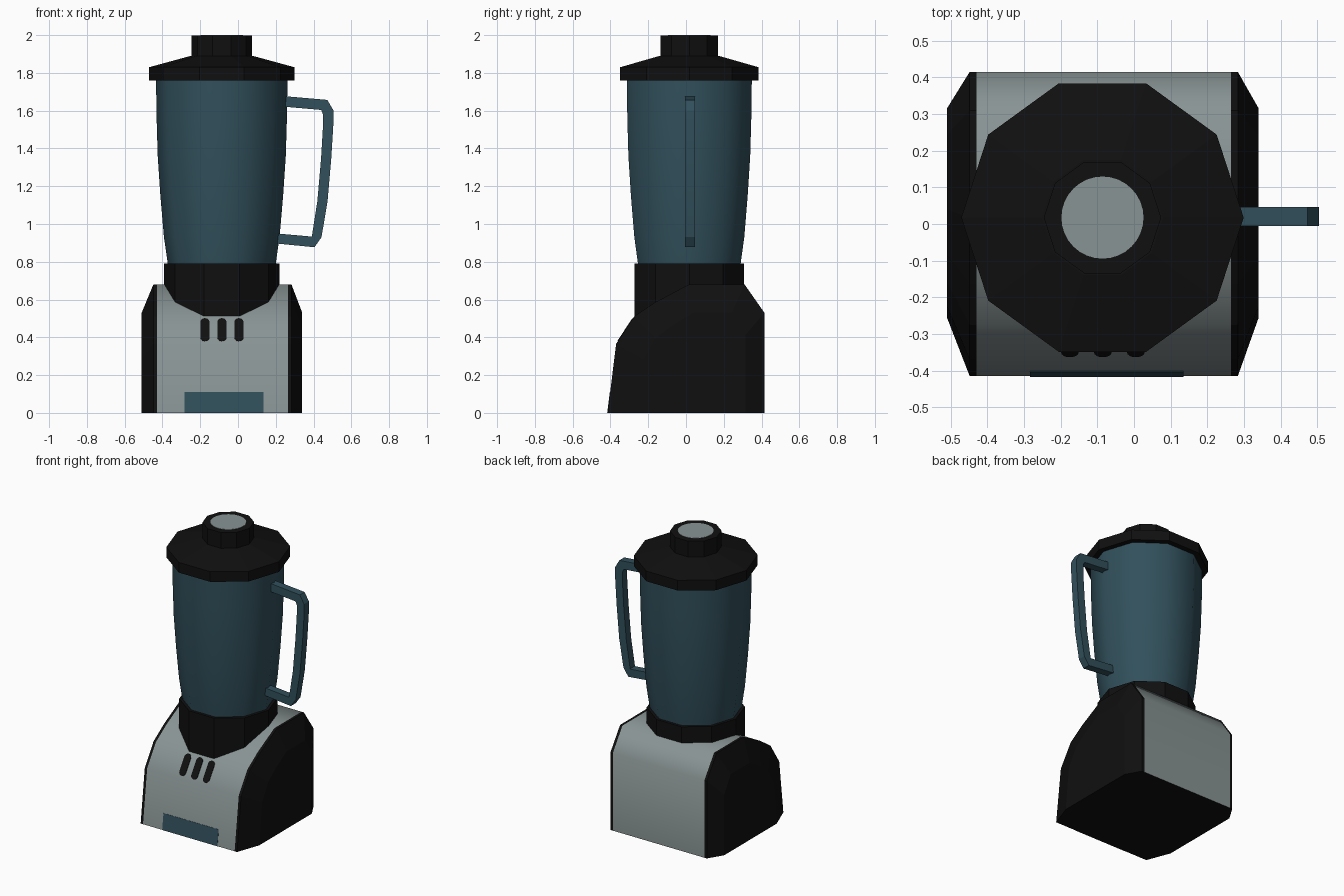
import bpy, bmesh, math

if "Cube" in bpy.data.objects:
    bpy.data.objects.remove(bpy.data.objects["Cube"])

CX, CY = -0.086, 0.0175   # axis of jar, collar and lid


def make_material(name, rgb):
    m = bpy.data.materials.new(name)
    m.diffuse_color = (*rgb, 1)
    m.use_nodes = True
    m.node_tree.nodes["Principled BSDF"].inputs["Base Color"].default_value = m.diffuse_color
    return m


black = make_material("matte black", (0.005, 0.005, 0.005))
silver = make_material("brushed silver", (0.25, 0.295, 0.295))
teal = make_material("dark teal", (0.031, 0.080, 0.105))


def loft(name, rings, mats, smooth=None, caps=True, rule=None):
    """Bridge equal-length closed rings into one object."""
    bm = bmesh.new()
    vs = [[bm.verts.new(p) for p in ring] for ring in rings]
    n = len(rings[0])
    for a, b in zip(vs, vs[1:]):
        for i in range(n):
            j = (i + 1) % n
            bm.faces.new((a[i], a[j], b[j], b[i]))
    if caps:
        bm.faces.new(vs[0])
        bm.faces.new(vs[-1])
    bmesh.ops.recalc_face_normals(bm, faces=bm.faces)
    bm.normal_update()
    if rule:
        for f in bm.faces:
            f.material_index = rule(f)
    me = bpy.data.meshes.new(name)
    bm.to_mesh(me)
    bm.free()
    for m in mats:
        me.materials.append(m)
    ob = bpy.data.objects.new(name, me)
    bpy.context.collection.objects.link(ob)
    if smooth:
        bpy.ops.object.select_all(action='DESELECT')
        ob.select_set(True)
        bpy.context.view_layer.objects.active = ob
        bpy.ops.object.shade_smooth_by_angle(angle=math.radians(smooth))
    return ob


def lathe(name, profile, mat, sides=10, smooth=None):
    """Turn (radius, z) points around the blender axis."""
    rings = [[(CX + r * math.cos(2 * math.pi * i / sides),
               CY + r * math.sin(2 * math.pi * i / sides), z)
              for i in range(sides)] for r, z in profile]
    return loft(name, rings, [mat], smooth)


# Base housing: side profile (y, z) swept along x, dark underside
side = [(-0.415, 0), (-0.37, 0.365), (-0.275, 0.51), (-0.164, 0.585),
        (0.015, 0.68), (0.31, 0.68), (0.415, 0.53), (0.415, 0)]
X0, X1 = -0.43, 0.265
loft("base_housing", [[(x, y, z) for y, z in side] for x in (X0, X1)],
     [silver, black], smooth=60, caps=False,
     rule=lambda f: 1 if f.normal.z < -0.9 else 0)

# Tapered side panels
outer = [(0.03 + 0.687 * y, 0.78 * z) for y, z in side]
for name, x, s in (("left_side_panel", X0, -1), ("right_side_panel", X1, 1)):
    xs = ((x, side), (x + s * 0.018, side), (-0.51 if s < 0 else 0.34, outer))
    loft(name, [[(px, y, z) for y, z in prof] for px, prof in xs], [black])

# Collar, jar, lid and filler cap
lathe("collar", [(0.305, 0.505), (0.305, 0.79)], black)
lathe("jar", [(0.285, 0.785), (0.306, 0.93), (0.325, 1.15), (0.339, 1.36),
              (0.345, 1.56), (0.348, 1.765)], teal, smooth=40)
lathe("lid", [(0.385, 1.76), (0.385, 1.83), (0.165, 1.89)], black)
lathe("filler_cap", [(0.16, 1.88), (0.16, 1.998)], black)
lathe("filler_cap_disc", [(0.112, 1.996), (0.112, 2.0)], silver, sides=32)

# Handle: pairs of outer and inner (x, z) edge points along its path
handle = [((0.22, 1.679), (0.22, 1.623)), ((0.473, 1.657), (0.440, 1.604)),
          ((0.505, 1.602), (0.450, 1.580)), ((0.505, 1.53), (0.450, 1.52)),
          ((0.494, 1.35), (0.440, 1.35)), ((0.474, 1.12), (0.420, 1.12)),
          ((0.442, 0.930), (0.391, 0.935)), ((0.405, 0.877), (0.385, 0.934)),
          ((0.19, 0.898), (0.19, 0.951))]
HY = 0.026
loft("handle", [[(o[0], CY + 0.003 - HY, o[1]), (o[0], CY + 0.003 + HY, o[1]),
                 (i[0], CY + 0.003 + HY, i[1]), (i[0], CY + 0.003 - HY, i[1])]
                for o, i in handle], [teal], smooth=25)


def plate(name, outline, seg, mat, t=0.003):
    """Thin plate from (x, z) outline lying on one segment of the front."""
    (ya, za), (yb, zb) = side[seg], side[seg + 1]
    length = math.hypot(yb - ya, zb - za)
    ny, nz = -(zb - za) / length, (yb - ya) / length
    rings = [[(x, ya + (z - za) / (zb - za) * (yb - ya) + ny * d, z + nz * d)
              for x, z in outline] for d in (-t, t)]
    loft(name, rings, [mat])


# Three rounded button slots on the sloped front
for k, x in enumerate((-0.175, -0.085, 0.005)):
    pts = []
    for zc, start in ((0.480, 0), (0.399, math.pi)):
        for i in range(9):
            a = start + math.pi * i / 8
            pts.append((x + 0.024 * math.cos(a), zc + 0.02 * math.sin(a)))
    plate(f"button_slot_{k + 1}", pts, 1, black)

# Inset panel at the foot of the front
plate("front_foot_panel", [(-0.283, 0), (0.135, 0), (0.135, 0.11), (-0.283, 0.11)],
      0, teal, t=0.002)
